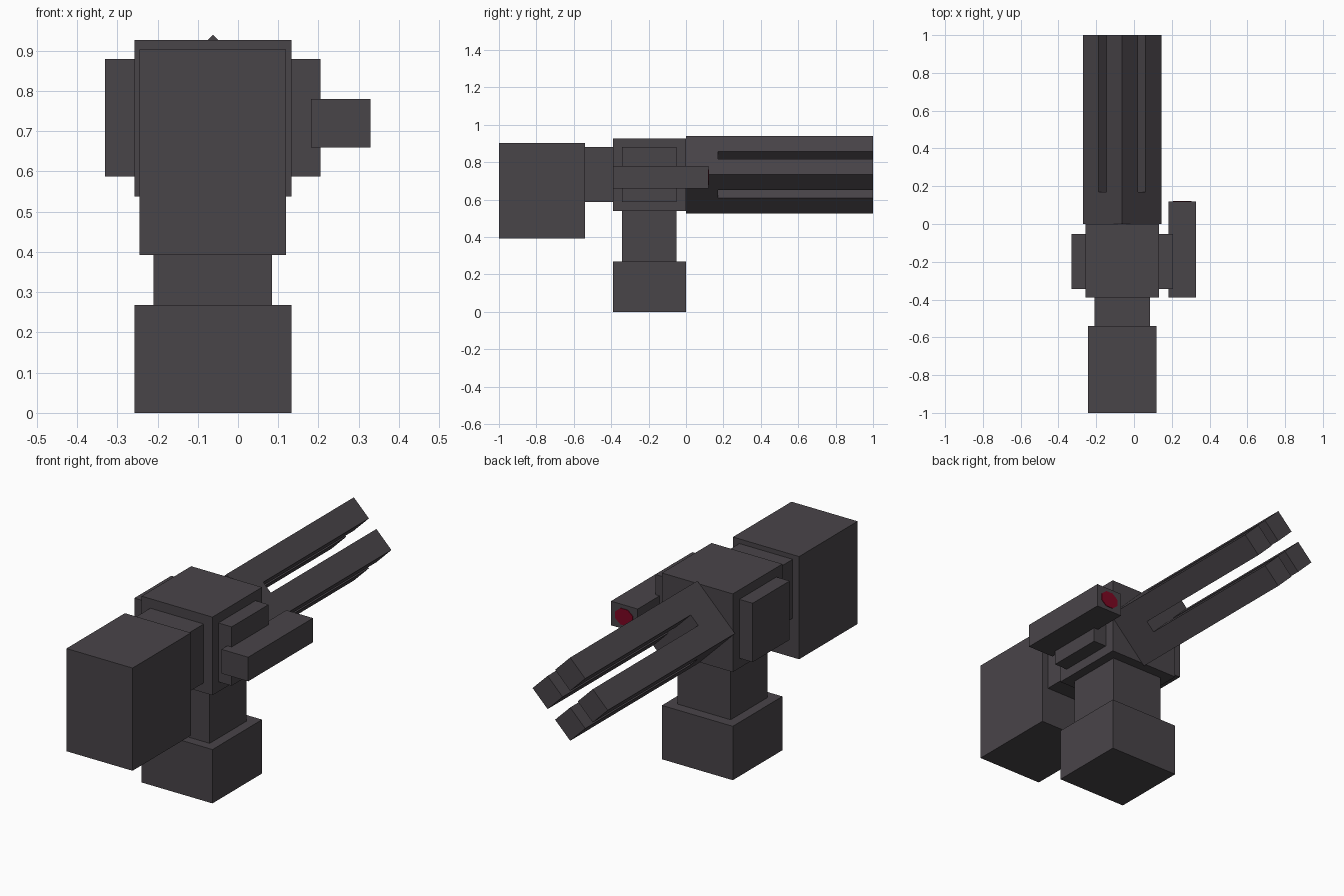
import bpy
import math

cube = bpy.data.objects.get("Cube")
if cube:
    bpy.data.objects.remove(cube, do_unlink=True)


def make_material(name, rgb):
    mat = bpy.data.materials.new(name)
    mat.use_nodes = True
    color = (*rgb, 1.0)
    mat.diffuse_color = color
    mat.node_tree.nodes["Principled BSDF"].inputs["Base Color"].default_value = color
    return mat


gunmetal = make_material("dark gunmetal", (0.066, 0.058, 0.066))
red = make_material("deep red", (0.20, 0.002, 0.016))


def prism(name, outline, y0, y1, mat):
    """Extrude an (x, z) outline, counter-clockwise from the front, along y."""
    n = len(outline)
    verts = [(x, y, z) for y in (y0, y1) for x, z in outline]
    faces = [tuple(range(n)), tuple(reversed(range(n, 2 * n)))]
    faces += [(i, i + n, (i + 1) % n + n, (i + 1) % n) for i in range(n)]
    mesh = bpy.data.meshes.new(name)
    mesh.from_pydata(verts, [], faces)
    mesh.materials.append(mat)
    obj = bpy.data.objects.new(name, mesh)
    bpy.context.collection.objects.link(obj)
    return obj


def box(name, x, y, z):
    outline = [(x[0], z[0]), (x[1], z[0]), (x[1], z[1]), (x[0], z[1])]
    return prism(name, outline, y[0], y[1], gunmetal)


def diamond(cx, cz, r):
    return [(cx, cz - r), (cx + r, cz), (cx, cz + r), (cx - r, cz)]


AXIS_X, AXIS_Z = -0.0625, 0.733


def centred(half):
    return (AXIS_X - half, AXIS_X + half)


# Body, grip and the heavy block at the front
box("body", centred(0.195), (-0.39, 0.0), (0.538, 0.927))
box("front_neck", centred(0.147), (-0.54, -0.39), (0.587, 0.88))
box("front_block", centred(0.182), (-1.0, -0.54), (0.392, 0.903))
box("grip", centred(0.147), (-0.343, -0.052), (0.268, 0.538))
box("grip_base", centred(0.195), (-0.39, 0.0), (0.0, 0.268))

# Raised plates on both sides of the body
for side, name in ((1, "left_side_plate"), (-1, "right_side_plate")):
    x = sorted((AXIS_X + side * 0.195, AXIS_X + side * 0.268))
    box(name, x, (-0.343, -0.052), (0.587, 0.88))

# Barrel: a diamond block that splits into four square prongs
R = 0.207
box_r = R * 0.4
prism("barrel_root", diamond(AXIS_X, AXIS_Z, R), 0.0, 0.17, gunmetal)
for name, dx, dz in (("top", 0, 1), ("bottom", 0, -1), ("left", 1, 0), ("right", -1, 0)):
    cx = AXIS_X + dx * (R - box_r)
    cz = AXIS_Z + dz * (R - box_r)
    prism(name + "_barrel_prong", diamond(cx, cz, box_r), 0.17, 1.0, gunmetal)

# Sight on the left side with a red lens
box("sight", (0.182, 0.329), (-0.39, 0.12), (0.66, 0.78))
lens = []
for i in range(8):
    a = math.tau * (i + 0.5) / 8
    lens.append((0.2555 + 0.052 * math.cos(a), 0.72 + 0.044 * math.sin(a)))
prism("sight_lens", lens, 0.118, 0.123, red)
